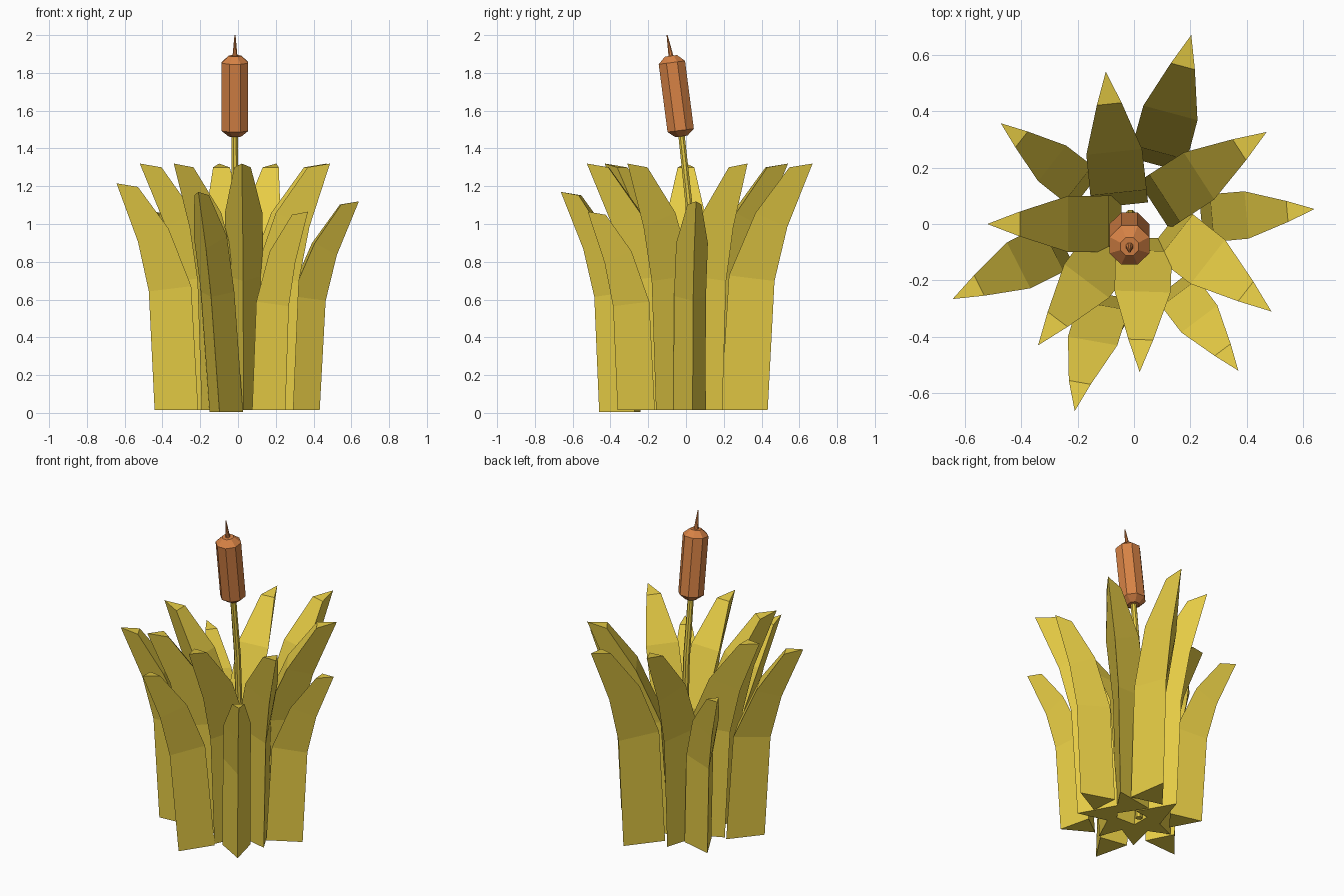
import bpy, bmesh, math
from mathutils import Vector

if "Cube" in bpy.data.objects:
    bpy.data.objects.remove(bpy.data.objects["Cube"])


def material(name, rgb):
    m = bpy.data.materials.new(name)
    m.diffuse_color = (*rgb, 1)
    m.use_nodes = True
    m.node_tree.nodes["Principled BSDF"].inputs["Base Color"].default_value = m.diffuse_color
    return m


LEAF = material("dry leaf yellow", (0.80, 0.61, 0.06))
BROWN = material("seed head brown", (0.68, 0.225, 0.06))


def loft(name, rings, mat):
    """Skin a list of equal-sized rings and cap both ends."""
    bm = bmesh.new()
    loops = [[bm.verts.new(p) for p in ring] for ring in rings]
    n = len(loops[0])
    for a, b in zip(loops, loops[1:]):
        for i in range(n):
            j = (i + 1) % n
            bm.faces.new((a[i], a[j], b[j], b[i]))
    bm.faces.new(loops[0][::-1])
    bm.faces.new(loops[-1])
    bmesh.ops.recalc_face_normals(bm, faces=bm.faces)
    me = bpy.data.meshes.new(name)
    bm.to_mesh(me)
    bm.free()
    me.materials.append(mat)
    ob = bpy.data.objects.new(name, me)
    bpy.context.collection.objects.link(ob)
    return ob


# Leaf profile, relative to the tip: ridge r, ridge z, inner r, inner z, half width
PROFILE = [
    (-0.245, 0.00, -0.475, 0.00, 0.100),
    (-0.208, 0.68, -0.430, 0.71, 0.100),
    (-0.138, 0.965, -0.285, 1.04, 0.099),
    (0.000, 1.30, -0.115, 1.28, 0.044),
]


def leaf(name, x, y, top, angle, base=0.016, lean=0.0):
    s = (top - base) / 1.30
    a = math.radians(angle)
    out = Vector((math.cos(a), math.sin(a), 0))
    side = Vector((-math.sin(a), math.cos(a), 0))
    up = Vector((0, 0, 1))
    rings = []
    for rr, rz, ir, iz, w in PROFILE:
        # lean shifts the foot of the leaf sideways
        tip = Vector((x, y, base)) + side * lean * (1 - rz / 1.30)
        inner = tip + (out * ir + up * iz) * s
        rings.append([tip + (out * rr + up * rz) * s,
                      inner + side * w * s, inner - side * w * s])
    return loft(name, rings, LEAF)


# Inner ring of tall leaves: tip x, tip y, height, direction
INNER = [(-0.10, 0.54, 1.32, 96), (-0.52, 0.0, 1.32, 180), (-0.34, -0.43, 1.32, 233),
         (0.02, -0.525, 1.32, 268), (0.487, -0.31, 1.32, 322), (0.47, 0.326, 1.32, 33)]
# Outer ring of leaves with varied heights
OUTER = [(0.203, 0.67, 1.32, 75), (-0.472, 0.357, 1.07, 142), (-0.643, -0.266, 1.215, 207),
         (-0.21, -0.663, 1.17, 260), (0.37, -0.52, 1.065, 307), (0.64, 0.053, 1.12, 5)]
for i, d in enumerate(INNER):
    leaf(f"inner_leaf_{i + 1}", *d)
for i, d in enumerate(OUTER):
    if i == 3:
        leaf("outer_leaf_4", *d, base=0.004, lean=0.075)
    else:
        leaf(f"outer_leaf_{i + 1}", *d)


def ring(center, axis, radius, n):
    """Regular polygon across an axis, with a flat side to the front."""
    u = Vector((1, 0, 0))
    v = axis.cross(u).normalized()
    return [Vector(center) + (u * math.cos(t) + v * math.sin(t)) * radius
            for t in ((i + 0.5) * 2 * math.pi / n for i in range(n))]


# Stem, bending towards the front near the top
LEAN = Vector((0, -0.13, 1)).normalized()
UP = Vector((0, 0, 1))
stem = [((-0.012, 0.03, 0.015), UP, 0.021), ((-0.012, 0.03, 0.7), UP, 0.021),
        ((-0.015, 0.016, 1.1), LEAN, 0.020), ((-0.017, -0.025, 1.48), LEAN, 0.018)]
loft("stem", [ring(c, a, r, 8) for c, a, r in stem], LEAF)

# Seed head with bevelled ends
start = Vector((-0.016, -0.024, 1.464))
head = [(0.0, 0.035), (0.032, 0.076), (0.394, 0.076), (0.430, 0.035)]
loft("seed_head", [ring(start + LEAN * t, LEAN, r, 8) for t, r in head], BROWN)

# Thin spike on top
tip = Vector((-0.016, -0.1, 2.0))
root = start + LEAN * 0.42
axis = (tip - root).normalized()
loft("spike", [ring(root, axis, 0.015, 8), ring(tip, axis, 0.003, 8)], BROWN)
